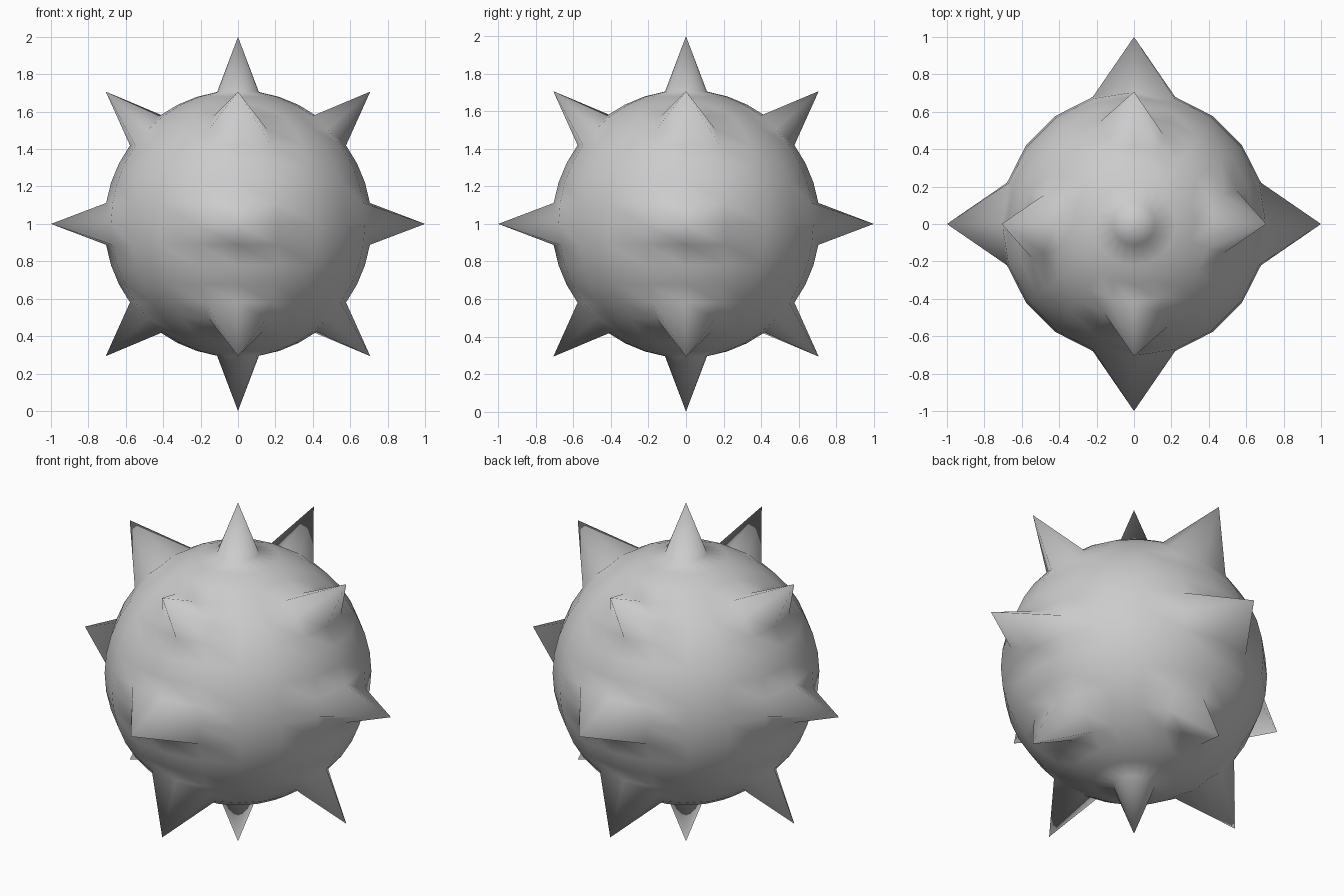
import bpy
from math import pi, sin, cos
from mathutils import Vector

if "Cube" in bpy.data.objects:
    bpy.data.objects.remove(bpy.data.objects["Cube"])

BODY_R = 0.714
TIP_R = 1.0

# Round body: 20 segments by 20 rings
bpy.ops.mesh.primitive_uv_sphere_add(segments=20, ring_count=20, radius=BODY_R)
ball = bpy.context.object
ball.name = "spiked_ball"

# Spike directions: both poles, then four around at -45, 0 and 45 degrees
spikes = [Vector((0, 0, 1)), Vector((0, 0, -1))]
for lat in (-pi / 4, 0, pi / 4):
    for k in range(4):
        a = k * pi / 2
        spikes.append(Vector((cos(lat) * cos(a), cos(lat) * sin(a), sin(lat))))

# Pull the single vertex under each direction outwards into a spike
verts = ball.data.vertices
for d in spikes:
    tip = max(verts, key=lambda v: v.co.normalized().dot(d))
    tip.co = d * TIP_R

# Stand on the ground
for v in verts:
    v.co.z += TIP_R

bpy.ops.object.shade_smooth()
